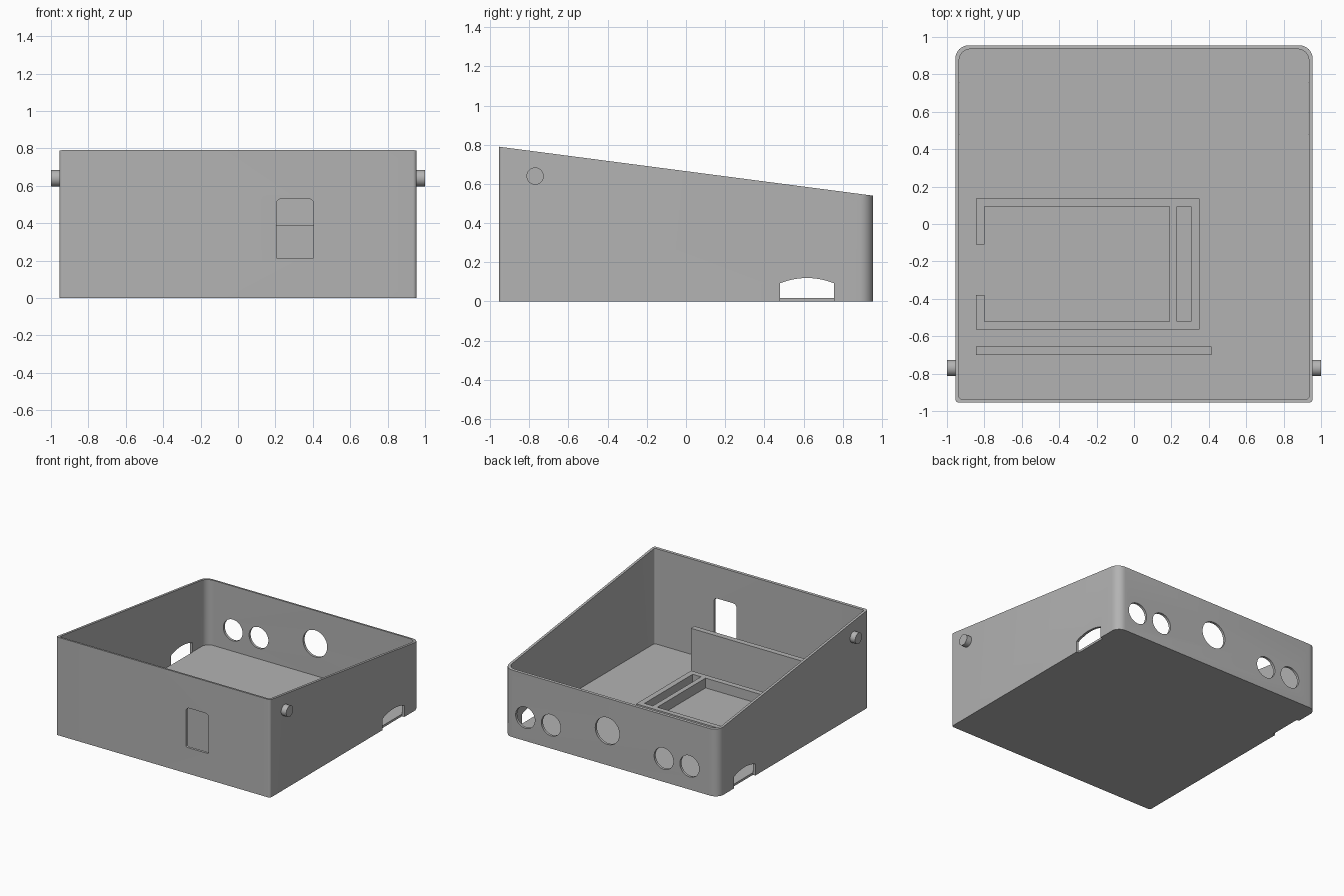
import bpy, bmesh
from math import sin, cos, pi
from mathutils import Vector

cube = bpy.data.objects.get("Cube")
if cube:
    bpy.data.objects.remove(cube, do_unlink=True)

grey = bpy.data.materials.new("plain grey")
grey.use_nodes = True
COLOUR = (0.45, 0.45, 0.45, 1)
grey.diffuse_color = COLOUR
grey.node_tree.nodes["Principled BSDF"].inputs["Base Color"].default_value = COLOUR

HALF = 0.955      # half width and depth of the case
WALL = 0.02
FLOOR = 0.018
FRONT_H, BACK_H = 0.79, 0.54


def round_rect(u0, u1, v0, v1, r_low, r_high, steps=8):
    """Outline of a rectangle with separate low and high corner radii."""
    corners = [(u1, v0, r_low, -1, 1), (u1, v1, r_high, -1, -1),
               (u0, v1, r_high, 1, -1), (u0, v0, r_low, 1, 1)]
    pts = []
    for k, (u, v, r, su, sv) in enumerate(corners):
        for i in range(steps + 1 if r else 1):
            a = (k - 1 + i / steps) * pi / 2
            pts.append((u + su * r + r * cos(a), v + sv * r + r * sin(a)))
    return pts


def circle(u, v, r, n=48):
    return [(u + r * cos(2 * pi * i / n), v + r * sin(2 * pi * i / n)) for i in range(n)]


def prism(name, pts, axis, lo, hi):
    """Extrude a 2D outline along x (outline y,z), y (x,z) or z (x,y)."""
    place = {"x": lambda u, v, w: (w, u, v),
             "y": lambda u, v, w: (u, w, v),
             "z": lambda u, v, w: (u, v, w)}[axis]
    bm = bmesh.new()
    face = bm.faces.new([bm.verts.new(place(u, v, lo)) for u, v in pts])
    ext = bmesh.ops.extrude_face_region(bm, geom=[face])
    verts = [g for g in ext["geom"] if isinstance(g, bmesh.types.BMVert)]
    bmesh.ops.translate(bm, verts=verts, vec=Vector(place(0, 0, hi - lo)))
    bmesh.ops.recalc_face_normals(bm, faces=bm.faces)
    mesh = bpy.data.meshes.new(name)
    bm.to_mesh(mesh)
    bm.free()
    mesh.materials.append(grey)
    obj = bpy.data.objects.new(name, mesh)
    bpy.context.collection.objects.link(obj)
    return obj


def box(name, x0, x1, y0, y1, z0, z1):
    return prism(name, round_rect(x0, x1, y0, y1, 0, 0), "z", z0, z1)


def cut(target, cutters):
    """Subtract the cutters, bake the result and remove them."""
    for c in cutters:
        c.hide_render = True
        mod = target.modifiers.new("cut", "BOOLEAN")
        mod.operation, mod.solver, mod.object = "DIFFERENCE", "EXACT", c
    graph = bpy.context.evaluated_depsgraph_get()
    mesh = bpy.data.meshes.new_from_object(target.evaluated_get(graph))
    target.modifiers.clear()
    target.data = mesh
    for c in cutters:
        bpy.data.objects.remove(c, do_unlink=True)


def smooth(obj):
    bpy.ops.object.select_all(action="DESELECT")
    obj.select_set(True)
    bpy.context.view_layer.objects.active = obj
    bpy.ops.object.shade_smooth_by_angle(angle=0.5)


# Case body with a top that slopes down to the back
case = prism("case", round_rect(-HALF, HALF, -HALF, HALF, 0.02, 0.07), "z", 0, 1)
for v in case.data.vertices:
    if v.co.z > 0.5:
        v.co.z = FRONT_H + (BACK_H - FRONT_H) * (v.co.y + HALF) / (2 * HALF)

# Cavity, front window, rear ports and side arches
inner = HALF - WALL
cutters = [
    prism("cavity", round_rect(-inner, inner, -inner, inner, 0.012, 0.06), "z", FLOOR, 1.2),
    prism("window", round_rect(0.205, 0.405, 0.21, 0.53, 0.01, 0.028), "y", -1.1, -0.9),
]
for x, z, r in [(-0.7, 0.188, 0.086), (-0.47, 0.188, 0.086), (0.033, 0.276, 0.108),
                (0.535, 0.188, 0.086), (0.765, 0.188, 0.086)]:
    cutters.append(prism("port", circle(x, z, r), "y", 0.9, 1.1))
arch = [(0.48, -0.1), (0.755, -0.1)]
for i in range(13):
    t = 1 - i / 6
    arch.append((0.6175 + 0.1375 * t, 0.12 - 0.027 * t * t))
for lo, hi in [(inner - 0.001, 1.1), (-1.1, -inner + 0.001)]:
    cutters.append(prism("arch", arch, "x", lo, hi))
cut(case, cutters)
smooth(case)

# Hinge pegs on both sides
for side, lo, hi in [("left", HALF - 0.01, 1), ("right", -1, -HALF + 0.01)]:
    smooth(prism(side + "_peg", circle(-0.77, 0.64, 0.044), "x", lo, hi))

# Low tray frame with a pocket, a slot and an open gap in its side
tray = box("tray_frame", -0.845, 0.35, -0.565, 0.135, FLOOR - 0.005, 0.097)
cut(tray, [box("pocket", -0.8, 0.19, -0.52, 0.093, -0.1, 0.3),
           box("slot", 0.23, 0.305, -0.52, 0.093, -0.1, 0.3),
           box("gap", -0.9, -0.78, -0.38, -0.11, -0.1, 0.3)])

# Upright divider behind the front window
box("divider", -0.845, 0.415, -0.7, -0.655, FLOOR - 0.005, 0.387)
